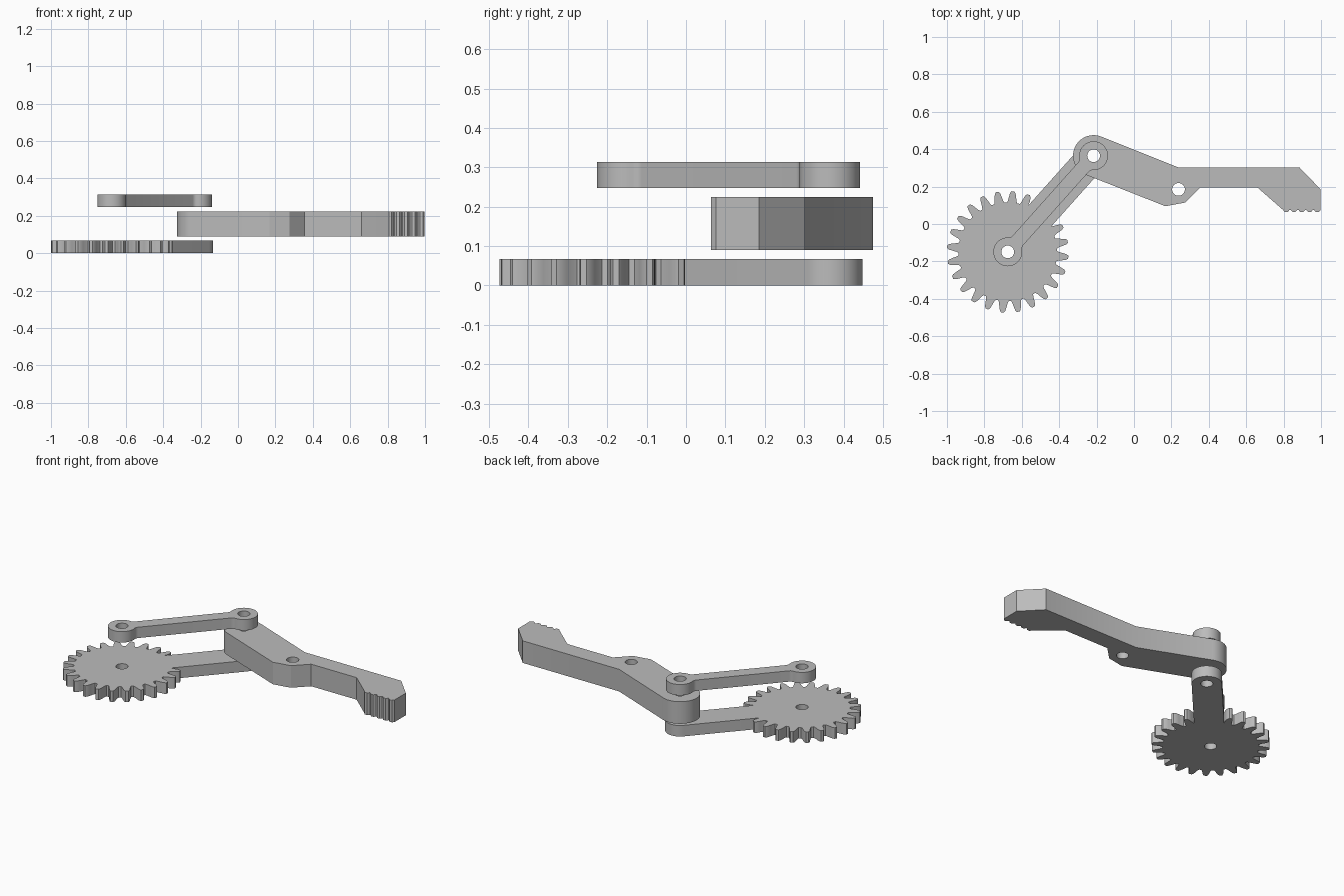
import bpy, bmesh
from math import radians, degrees, cos, sin, atan2, hypot, sqrt

cube = bpy.data.objects.get("Cube")
if cube:
    bpy.data.objects.remove(cube, do_unlink=True)

grey = bpy.data.materials.new("plain grey")
grey.use_nodes = True
COLOUR = (0.5, 0.5, 0.5, 1)
grey.diffuse_color = COLOUR
grey.node_tree.nodes["Principled BSDF"].inputs["Base Color"].default_value = COLOUR

# Shared axes: gear shaft, upper pivot and jaw pin
GEAR, PIVOT, PIN = (-0.675, -0.149), (-0.216, 0.365), (0.238, 0.185)
HOLE = 0.034
DX, DY = PIVOT[0] - GEAR[0], PIVOT[1] - GEAR[1]
LENGTH, HEADING = hypot(DX, DY), degrees(atan2(DY, DX))


def arc(centre, radius, start, end, steps):
    angles = [radians(start + (end - start) * i / steps) for i in range(steps + 1)]
    return [(centre[0] + radius * cos(a), centre[1] + radius * sin(a)) for a in angles]


def along(t, side):
    """Point at distance t from the gear shaft towards the pivot, offset to the left by side."""
    ux, uy = DX / LENGTH, DY / LENGTH
    return (GEAR[0] + ux * t - uy * side, GEAR[1] + uy * t + ux * side)


def plate(name, outline, holes, z0, z1):
    """Extrude an outline with round holes into a solid plate."""
    bm = bmesh.new()
    loops = [outline] + [arc(c, HOLE, 0, 360, 32)[:-1] for c in holes]
    for loop in loops:
        verts = [bm.verts.new((x, y, z0)) for x, y in loop]
        for a, b in zip(verts, verts[1:] + verts[:1]):
            bm.edges.new((a, b))
    bmesh.ops.triangle_fill(bm, edges=bm.edges[:], use_beauty=True, normal=(0, 0, 1))
    top = bmesh.ops.extrude_face_region(bm, geom=bm.faces[:])["geom"]
    lifted = [v for v in top if isinstance(v, bmesh.types.BMVert)]
    bmesh.ops.translate(bm, verts=lifted, vec=(0, 0, z1 - z0))
    bmesh.ops.recalc_face_normals(bm, faces=bm.faces[:])
    mesh = bpy.data.meshes.new(name)
    bm.to_mesh(mesh)
    bm.free()
    mesh.materials.append(grey)
    obj = bpy.data.objects.new(name, mesh)
    bpy.context.collection.objects.link(obj)
    bpy.ops.object.select_all(action='DESELECT')
    obj.select_set(True)
    bpy.context.view_layer.objects.active = obj
    bpy.ops.object.shade_smooth_by_angle(angle=radians(28))
    return obj


# Gear with its drive arm: teeth that fall inside the arm are left out
TEETH, HALF_ARM = 24, 0.083
PITCH = 360 / TEETH
flank = [(-0.40, 0.264), (-0.32, 0.275), (-0.25, 0.295), (-0.18, 0.315), (-0.09, 0.325)]
tooth = flank + [(-a, r) for a, r in reversed(flank)]
gear_outline = []
for k in range(TEETH):
    for a, r in tooth:
        angle = 55 + (k + a) * PITCH
        rel = radians(angle - HEADING)
        if cos(rel) > 0 and abs(r * sin(rel)) < HALF_ARM:
            continue
        gear_outline.append((GEAR[0] + r * cos(radians(angle)),
                             GEAR[1] + r * sin(radians(angle))))
gear_outline.append(along(0.255, -HALF_ARM))
gear_outline += arc(PIVOT, HALF_ARM, HEADING - 90, HEADING + 90, 24)
gear_outline.append(along(0.255, HALF_ARM))
plate("gear_and_drive_arm", gear_outline, [GEAR, PIVOT], 0, 0.067)

# Jaw: round pivot end, bent body and a gripping tip
grip = []
for i in range(5):
    x = 0.998 - i * 0.0415
    grip += [(x, 0.076), (x - 0.010, 0.064), (x - 0.026, 0.064), (x - 0.036, 0.076)]
jaw_outline = arc(PIVOT, 0.11, 68.4, 248.4, 32)
jaw_outline += [(0.168, 0.095), (0.275, 0.115), (0.355, 0.195), (0.66, 0.195)]
jaw_outline += reversed(grip)
jaw_outline += [(0.998, 0.185), (0.885, 0.302), (0.238, 0.302)]
plate("jaw", jaw_outline, [PIVOT, PIN], 0.09, 0.224)

# Connecting link: two bosses joined by a slim bar with small fillets
BOSS, BAR, FILLET = 0.077, 0.038, 0.03
reach = sqrt((BOSS + FILLET) ** 2 - (BAR + FILLET) ** 2)
spread = degrees(atan2(BAR + FILLET, reach))


def link_end(centre, facing, t, flip):
    boss = arc(centre, BOSS, facing + spread, facing + 360 - spread, 40)
    corner = along(t, -flip * (BAR + FILLET))
    fillet = arc(corner, FILLET, facing + 180 - spread, facing + 90, 5)
    other = along(t, flip * (BAR + FILLET))
    lead = arc(other, FILLET, facing - 90, facing + 180 + spread - 360, 5)
    return lead[:-1] + boss + fillet[1:]


link_outline = link_end(GEAR, HEADING, reach, 1)
link_outline += link_end(PIVOT, HEADING + 180, LENGTH - reach, -1)
plate("connecting_link", link_outline, [GEAR, PIVOT], 0.247, 0.313)
